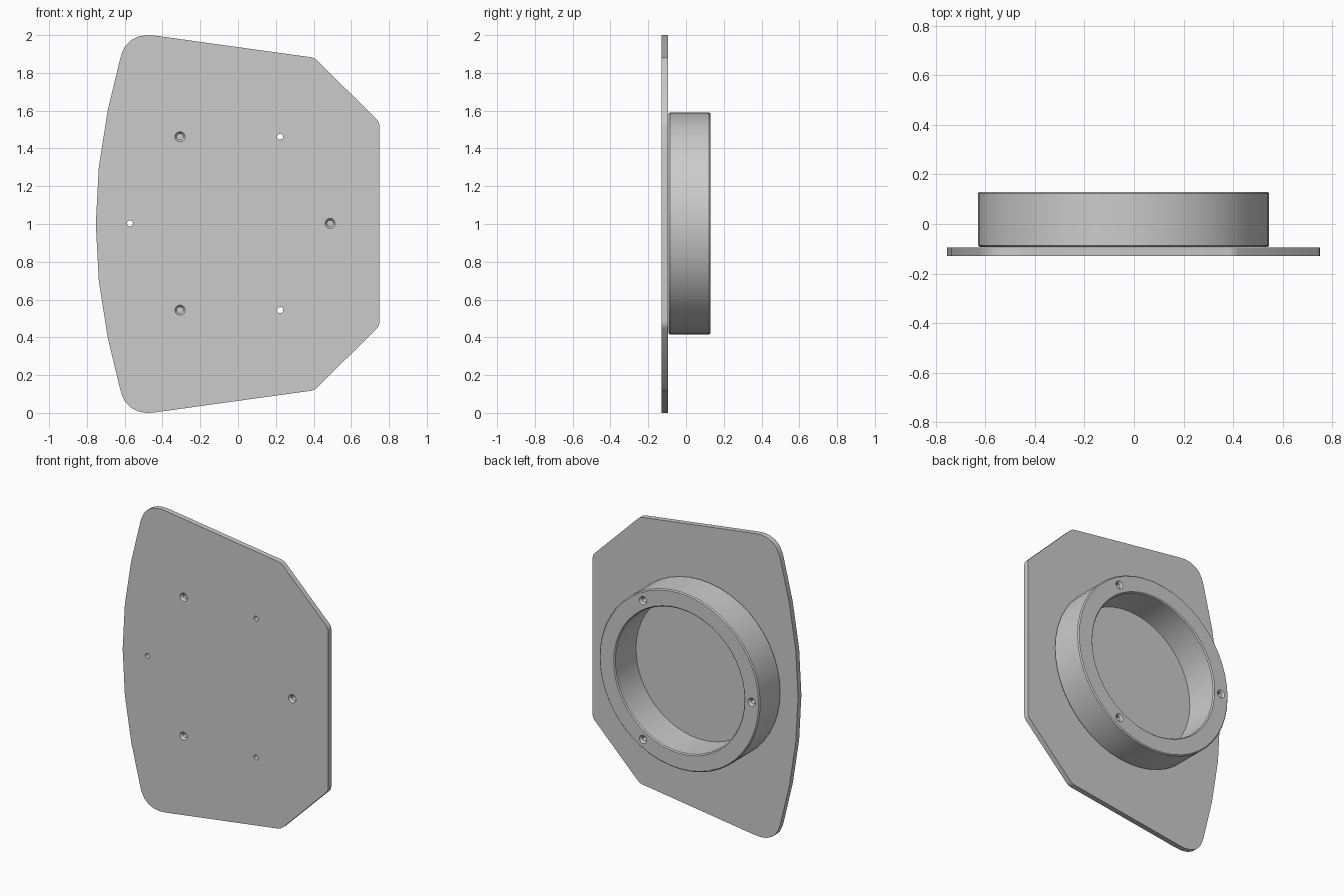
import bpy, bmesh, math
from mathutils import Matrix

if "Cube" in bpy.data.objects:
    bpy.data.objects.remove(bpy.data.objects["Cube"])

CX, CZ = -0.042, 1.003      # ring centre
BOLT_R = 0.53               # bolt circle radius
Y0, Y1 = -0.13, -0.095      # plate front and back
R0, R1 = -0.093, 0.13       # ring front and back


def finish(name, bm):
    bmesh.ops.recalc_face_normals(bm, faces=bm.faces)
    me = bpy.data.meshes.new(name)
    bm.to_mesh(me)
    bm.free()
    ob = bpy.data.objects.new(name, me)
    bpy.context.collection.objects.link(ob)
    return ob


def lathe(bm, profile, cx, cz, seg, closed=False):
    """Revolve (radius, y) points about the y axis at (cx, cz)."""
    loops = [[bm.verts.new((cx + r * math.cos(2 * math.pi * i / seg), y,
                            cz + r * math.sin(2 * math.pi * i / seg)))
              for i in range(seg)] for r, y in profile]
    n = len(loops)
    for k in range(n if closed else n - 1):
        a, b = loops[k], loops[(k + 1) % n]
        for i in range(seg):
            j = (i + 1) % seg
            bm.faces.new((a[i], a[j], b[j], b[i]))
    if not closed:
        bm.faces.new(loops[0])
        bm.faces.new(loops[-1])


def cutter(name, profile, angles):
    bm = bmesh.new()
    for a in angles:
        t = math.radians(a)
        lathe(bm, profile, CX + BOLT_R * math.cos(t), CZ + BOLT_R * math.sin(t), 16)
    ob = finish(name, bm)
    ob.hide_render = True
    return ob


def cut_and_shade(ob, cutters):
    bpy.ops.object.select_all(action='DESELECT')
    bpy.context.view_layer.objects.active = ob
    ob.select_set(True)
    for c in cutters:
        m = ob.modifiers.new("holes", 'BOOLEAN')
        m.operation, m.solver, m.object = 'DIFFERENCE', 'EXACT', c
        bpy.ops.object.modifier_apply(modifier=m.name)
    bpy.ops.object.shade_smooth_by_angle(angle=math.radians(35))


# mounting plate: upper half outline, mirrored about z = 1
half = [(0.75, 1.515), (0.747, 1.535), (0.738, 1.55), (0.42, 1.865), (0.405, 1.877),
        (0.385, 1.883), (-0.43, 1.996), (-0.48, 2.0), (-0.525, 1.993), (-0.565, 1.974),
        (-0.595, 1.945), (-0.615, 1.905), (-0.625, 1.87), (-0.69, 1.6), (-0.737, 1.3)]
outline = half + [(-0.753, 1.0)] + [(x, 2 - z) for x, z in reversed(half)]
bm = bmesh.new()
face = bm.faces.new([bm.verts.new((x, Y0, z)) for x, z in outline])
ext = bmesh.ops.extrude_face_region(bm, geom=[face])
bmesh.ops.translate(bm, vec=(0, Y1 - Y0, 0),
                    verts=[v for v in ext["geom"] if isinstance(v, bmesh.types.BMVert)])
plate = finish("mounting_plate", bm)

# spacer ring with small chamfers
ro, ri, c = 0.587, 0.473, 0.007
bm = bmesh.new()
lathe(bm, [(ri, R0), (ro - c, R0), (ro, R0 + c), (ro, R1 - c), (ro - c, R1),
           (ri + c, R1), (ri, R1 - c)], CX, CZ, 48, closed=True)
ring = finish("spacer_ring", bm)

# through holes, countersunk on the ring's back face
through = cutter("through_hole_cutter",
                 [(0.016, -0.2), (0.016, R1 - 0.012), (0.027, R1), (0.028, 0.16)],
                 (60, 180, 300))
# screw holes, countersunk on the plate's front face, blind in the ring
screw = cutter("screw_hole_cutter",
               [(0.028, -0.15), (0.027, Y0), (0.016, Y0 + 0.015), (0.016, R0 + 0.03)],
               (0, 120, 240))

for part in (plate, ring):
    cut_and_shade(part, (through, screw))
for helper in (through, screw):
    bpy.data.objects.remove(helper)
